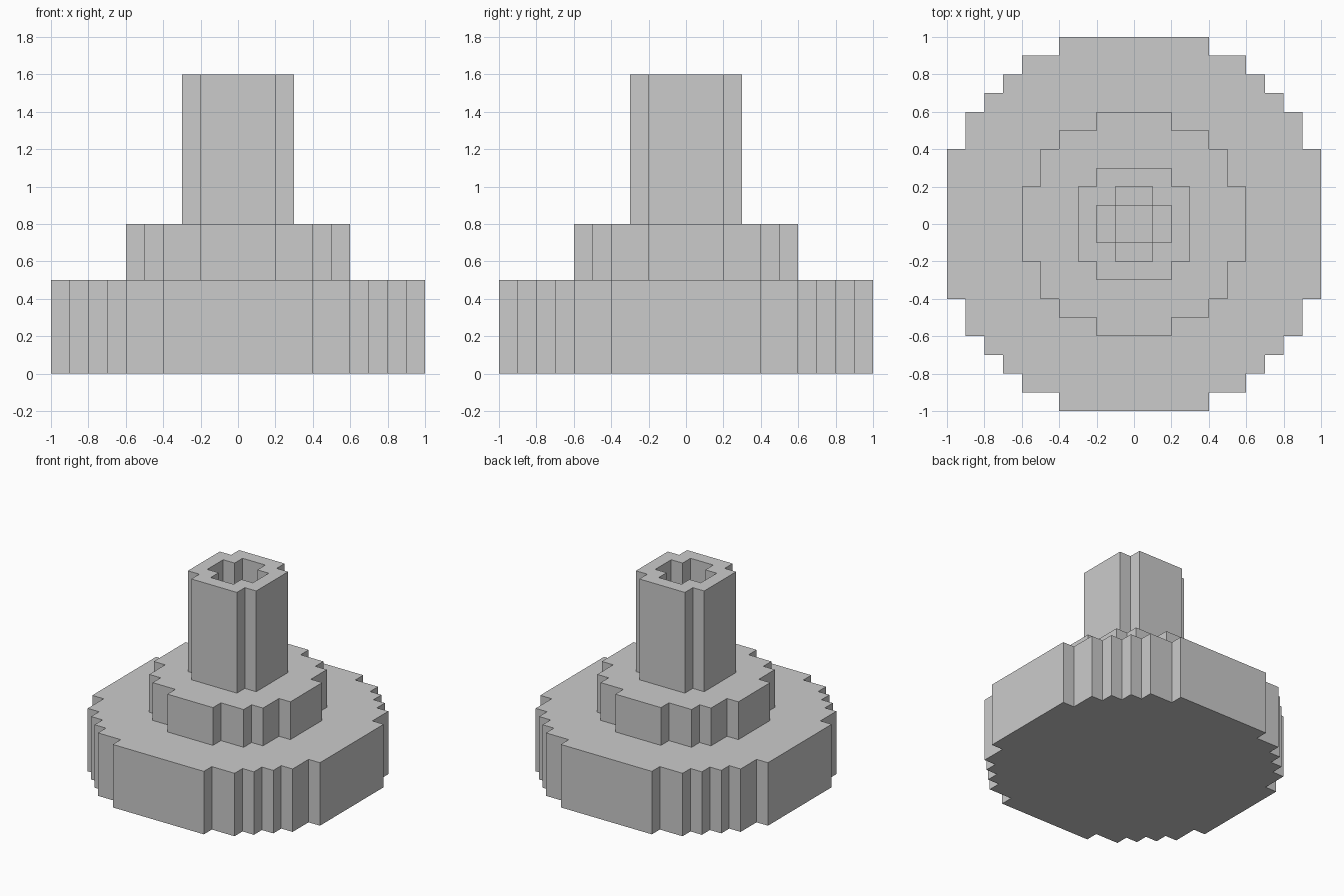
import bpy, bmesh

if "Cube" in bpy.data.objects:
    bpy.data.objects.remove(bpy.data.objects["Cube"])


def stepped_outline(steps):
    """Steps are (half width, y limit) from the middle outward; mirrored into four quadrants."""
    quarter, y_prev = [], None
    for x, y in steps:
        if y_prev is not None:
            quarter.append((x, y_prev))
        quarter.append((x, y))
        y_prev = y
    back = quarter[::-1]
    return (quarter + [(-x, y) for x, y in back]
            + [(-x, -y) for x, y in quarter] + [(x, -y) for x, y in back])


def prism(name, steps, z0, z1):
    bm = bmesh.new()
    face = bm.faces.new([bm.verts.new((x, y, z0)) for x, y in stepped_outline(steps)])
    top = bmesh.ops.extrude_face_region(bm, geom=[face], use_keep_orig=True)["geom"]
    for v in top:
        if isinstance(v, bmesh.types.BMVert):
            v.co.z = z1
    bmesh.ops.recalc_face_normals(bm, faces=bm.faces)
    mesh = bpy.data.meshes.new(name)
    bm.to_mesh(mesh)
    bm.free()
    obj = bpy.data.objects.new(name, mesh)
    bpy.context.collection.objects.link(obj)
    return obj


def bore(obj, steps, z0, z1):
    cutter = prism(obj.name + "_cutter", steps, z0, z1)
    cutter.hide_render = True
    mod = obj.modifiers.new("bore", "BOOLEAN")
    mod.operation = "DIFFERENCE"
    mod.solver = "EXACT"
    mod.object = cutter
    bpy.context.view_layer.objects.active = obj
    bpy.ops.object.modifier_apply(modifier=mod.name)
    bpy.data.objects.remove(cutter)


# Wide stepped base disc
prism("base_disc", [(1, .4), (.9, .6), (.8, .7), (.7, .8), (.6, .9), (.4, 1)], 0, .5)

# Middle collar with a narrow square bore
collar = prism("collar", [(.6, .2), (.5, .4), (.4, .5), (.2, .6)], .5, .8)
bore(collar, [(.1, .1)], .4, .9)

# Upright stem with a cross-shaped socket
stem = prism("stem", [(.3, .2), (.2, .3)], .8, 1.6)
bore(stem, [(.2, .1), (.1, .2)], .7, 1.7)
